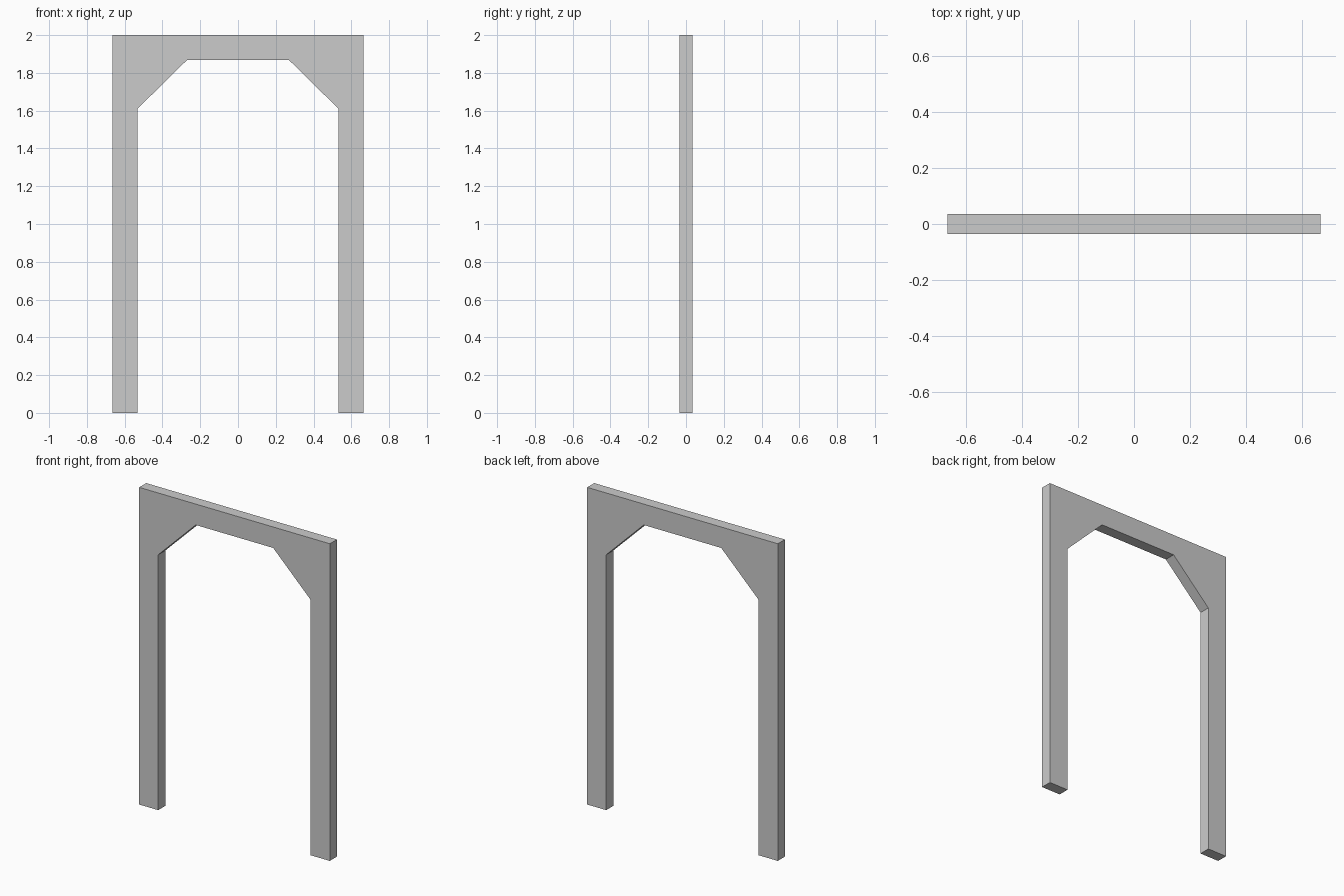
import bpy, bmesh

if "Cube" in bpy.data.objects:
    bpy.data.objects.remove(bpy.data.objects["Cube"])

HALF_DEPTH = 0.035

# Right half of the arch outline (x, z), from outer foot over the top to inner foot
outer = [(0.665, 0.0), (0.665, 2.0)]
inner = [(0.27, 1.868), (0.532, 1.61), (0.532, 0.0)]

# Mirror to the full closed outline
mirror = lambda pts: [(-x, z) for x, z in reversed(pts)]
profile = outer + mirror(outer) + mirror(inner) + inner

# Fill the front face and extrude it through the thickness
bm = bmesh.new()
face = bm.faces.new([bm.verts.new((x, -HALF_DEPTH, z)) for x, z in profile])
result = bmesh.ops.extrude_face_region(bm, geom=[face], use_keep_orig=True)
moved = [v for v in result["geom"] if isinstance(v, bmesh.types.BMVert)]
bmesh.ops.translate(bm, verts=moved, vec=(0, 2 * HALF_DEPTH, 0))
bmesh.ops.recalc_face_normals(bm, faces=bm.faces)

# Door frame with chamfered inner corners
mesh = bpy.data.meshes.new("door_frame")
bm.to_mesh(mesh)
bm.free()
bpy.context.collection.objects.link(bpy.data.objects.new("door_frame", mesh))
